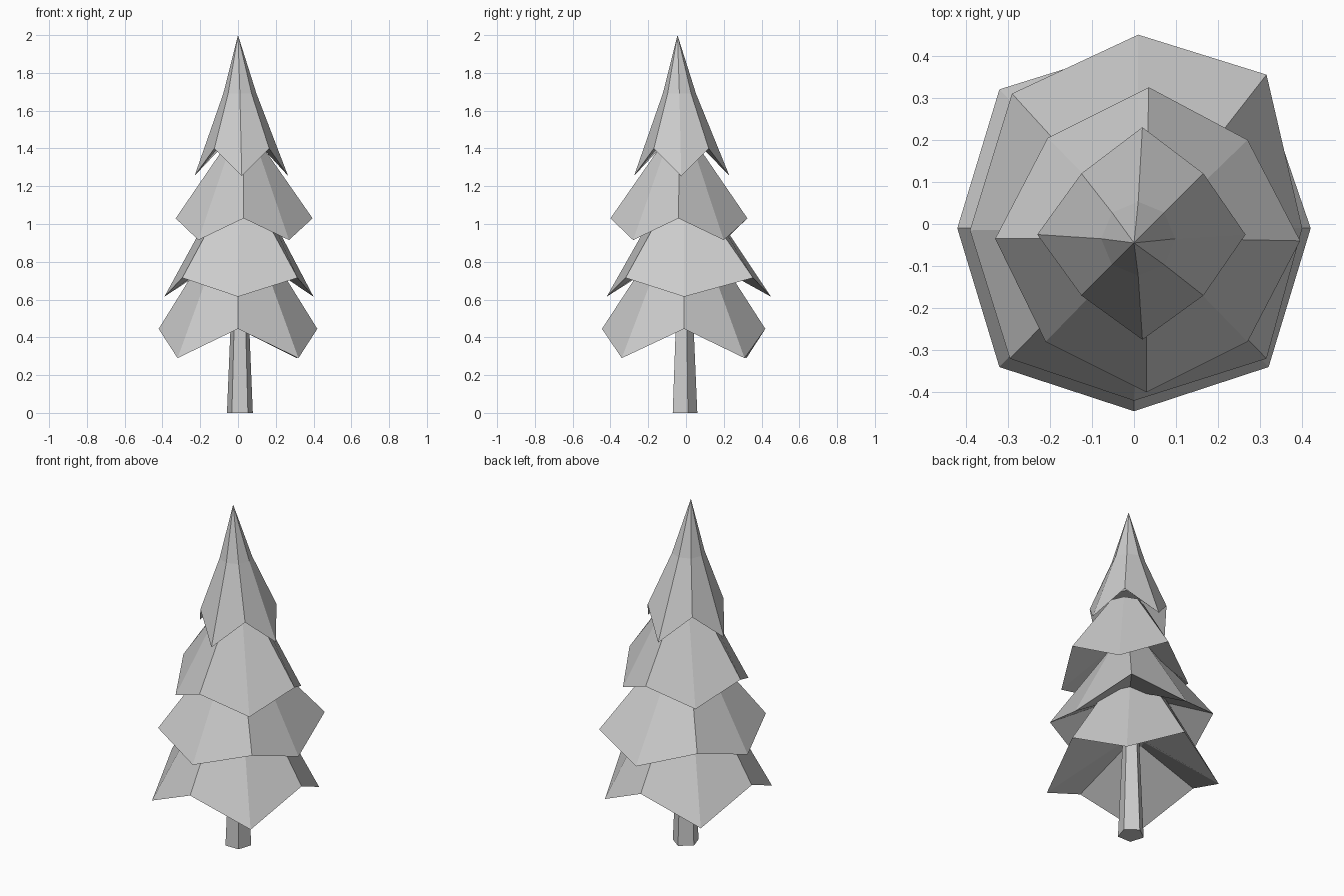
import bpy
import bmesh
from math import cos, sin, pi
from mathutils import Vector

default_cube = bpy.data.objects.get("Cube")
if default_cube:
    bpy.data.objects.remove(default_cube, do_unlink=True)

# One plain grey for the whole tree
GREY = (0.6, 0.6, 0.6, 1.0)
grey = bpy.data.materials.new("plain_grey")
grey.use_nodes = True
grey.diffuse_color = GREY
grey.node_tree.nodes["Principled BSDF"].inputs["Base Color"].default_value = GREY


def ring(centre, radius, z, sides=8):
    """Regular ring of points, starting at the front."""
    return [Vector((centre[0] + radius * sin(2 * pi * i / sides),
                    centre[1] - radius * cos(2 * pi * i / sides), z))
            for i in range(sides)]


def loft(name, rings, cap_start=False, cap_end=False):
    """Skin a stack of rings with flat faces; a one-point ring is a tip."""
    bm = bmesh.new()
    loops = [[bm.verts.new(p) for p in points] for points in rings]
    for lower, upper in zip(loops, loops[1:]):
        count = len(lower)
        for i in range(count):
            j = (i + 1) % count
            if len(upper) == 1:
                bm.faces.new((lower[i], lower[j], upper[0]))
            else:
                bm.faces.new((lower[i], lower[j], upper[j], upper[i]))
    if cap_start:
        bm.faces.new(loops[0][::-1])
    if cap_end:
        bm.faces.new(loops[-1])
    bmesh.ops.recalc_face_normals(bm, faces=bm.faces)
    mesh = bpy.data.meshes.new(name)
    bm.to_mesh(mesh)
    bm.free()
    mesh.materials.append(grey)
    obj = bpy.data.objects.new(name, mesh)
    bpy.context.collection.objects.link(obj)
    return obj


def branch_tier(name, outline, side_z, corner_z, centre, under, tops):
    """Zigzag skirt: alternate rim points sit at two heights."""
    rim = [Vector((x, y, corner_z if i % 2 else side_z))
           for i, (x, y) in enumerate(outline)]
    inner = ring(centre, under[0], under[1])
    return loft(name, [inner, rim] + tops, cap_start=True,
                cap_end=len(tops[-1]) > 1)


# Trunk: tapered five-sided post, flat side to the front
def trunk_ring(radius, z):
    pts = ring((0, 0), radius, z, sides=5)
    return [Vector((0.01 - p.x, -0.012 - p.y, z)) for p in pts]


loft("trunk", [trunk_ring(0.072, 0), trunk_ring(0.045, 0.62)],
     cap_start=True, cap_end=True)

# Branch tiers, outlines run from the front towards the model's left
bottom_outline = [(0, -0.445), (0.32, -0.34), (0.42, -0.01), (0.31, 0.31),
                  (0, 0.42), (-0.32, 0.32), (-0.42, -0.01), (-0.32, -0.34)]
branch_tier("bottom_branches", bottom_outline, 0.445, 0.29, (0, -0.01),
            (0.06, 0.57), [ring((0, -0.01), 0.15, 0.88)])

lower_outline = [(0, -0.42), (0.315, -0.32), (0.4, -0.01), (0.315, 0.355),
                 (0.01, 0.45), (-0.29, 0.31), (-0.39, -0.015), (-0.295, -0.32)]
branch_tier("lower_middle_branches", lower_outline, 0.615, 0.715, (0.01, -0.01),
            (0.1, 0.83), [ring((0.01, -0.01), 0.13, 1.11)])

upper_outline = [(0.03, -0.4), (0.27, -0.28), (0.395, -0.04), (0.27, 0.2),
                 (0.035, 0.325), (-0.205, 0.205), (-0.33, -0.035), (-0.21, -0.28)]
branch_tier("upper_middle_branches", upper_outline, 1.03, 0.915, (0.03, -0.035),
            (0.1, 1.13), [ring((0.03, -0.035), 0.1, 1.41)])

top_outline = [(0.02, -0.275), (0.165, -0.17), (0.265, -0.025), (0.165, 0.12),
               (0.02, 0.23), (-0.125, 0.12), (-0.23, -0.025), (-0.125, -0.17)]
branch_tier("top_branches", top_outline, 1.255, 1.4, (0.02, -0.025),
            (0.08, 1.46), [ring((0.01, -0.035), 0.088, 1.69),
                           [Vector((0, -0.045, 2))]])
